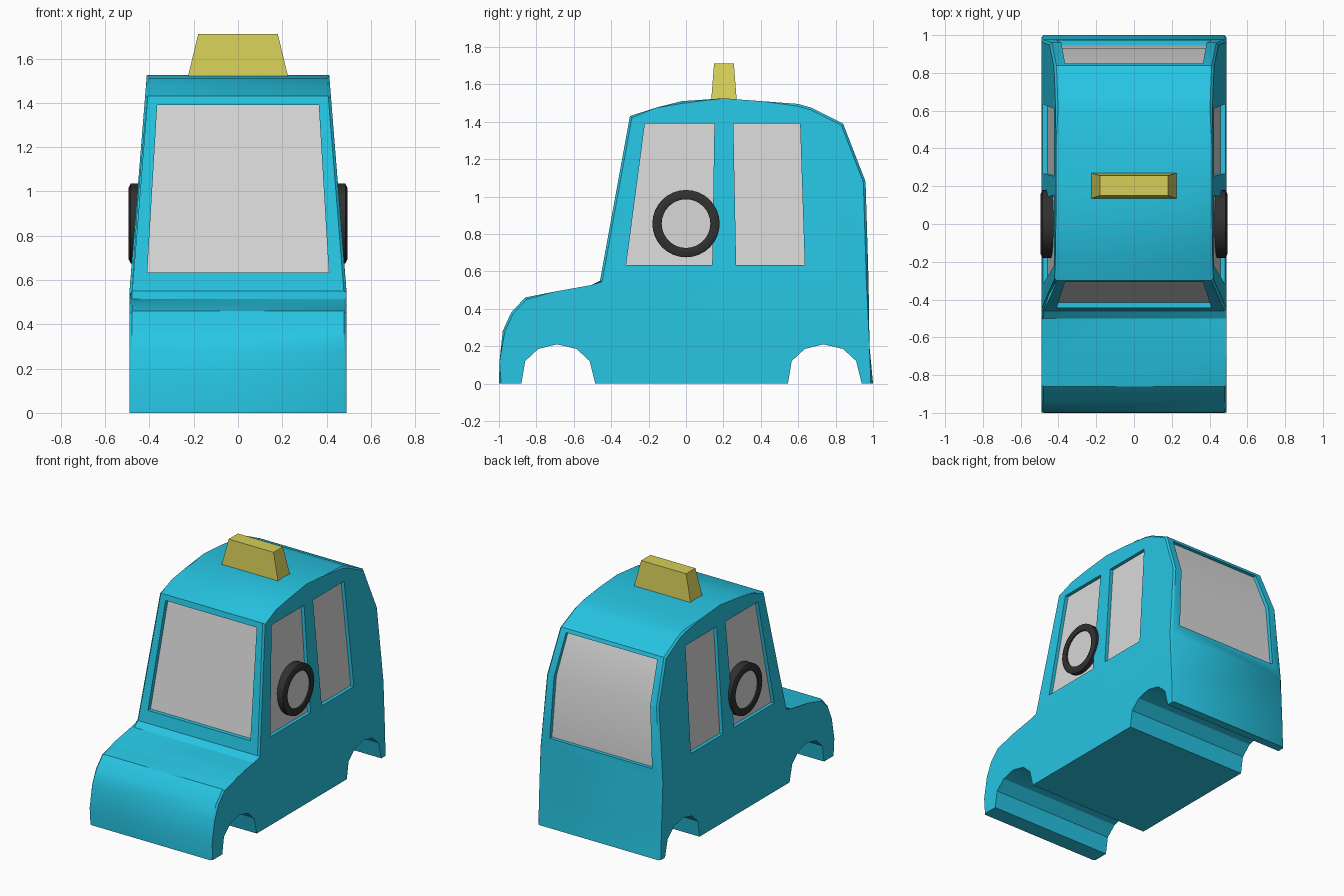
import bpy, bmesh, math
from mathutils import Vector

if "Cube" in bpy.data.objects:
    bpy.data.objects.remove(bpy.data.objects["Cube"])


def material(name, rgb):
    m = bpy.data.materials.new(name)
    m.diffuse_color = (*rgb, 1)
    m.use_nodes = True
    m.node_tree.nodes["Principled BSDF"].inputs["Base Color"].default_value = m.diffuse_color
    return m


BLUE = material("blue_paint", (0.02, 0.56, 0.77))
GLASS = material("grey_glass", (0.69, 0.69, 0.69))
YELLOW = material("yellow_sign", (0.67, 0.62, 0.10))
RUBBER = material("black_rubber", (0.03, 0.03, 0.03))


def finish(bm, name, mats, smooth=None):
    bmesh.ops.recalc_face_normals(bm, faces=bm.faces[:])
    me = bpy.data.meshes.new(name)
    bm.to_mesh(me)
    bm.free()
    for m in mats:
        me.materials.append(m)
    ob = bpy.data.objects.new(name, me)
    bpy.context.collection.objects.link(ob)
    if smooth:
        shade(ob, smooth)
    return ob


def shade(ob, angle):
    bpy.ops.object.select_all(action='DESELECT')
    ob.select_set(True)
    bpy.context.view_layer.objects.active = ob
    bpy.ops.object.shade_smooth_by_angle(angle=math.radians(angle))


WAIST = 0.55


def half_width(z):
    """Cabin narrows linearly above the waist line."""
    return 0.49 - max(0, z - WAIST) * 0.08


# Body: side profile (y, z), bonnet - roof - tail, then wheel arches
upper = [(-0.46, WAIST), (-0.30, 1.43), (-0.16, 1.475), (-0.02, 1.51), (0.2, 1.525),
         (0.4, 1.51), (0.6, 1.495), (0.67, 1.475), (0.84, 1.39), (0.96, 1.08), (0.976, WAIST)]
tail = [(0.981, 0.2), (1.0, 0)]
arch = [(0.205, 0), (0.175, 0.12), (0.105, 0.185), (0, 0.21),
        (-0.10, 0.185), (-0.17, 0.12), (-0.19, 0)]
arches = [(c + y, z) for c in (0.735, -0.69) for y, z in arch]
nose = [(-1.0, 0), (-0.997, 0.12), (-0.98, 0.28), (-0.935, 0.38), (-0.86, 0.46),
        (-0.70, 0.492), (-0.50, 0.515)]
profile = upper + tail + arches + nose
n, k = len(profile), len(upper)

bm = bmesh.new()
sides = [[bm.verts.new((s * half_width(z), y, z)) for y, z in profile] for s in (-1, 1)]
for v in sides:
    bm.faces.new(v[:k])                      # cabin side
    bm.faces.new(v[k - 1:] + [v[0]])         # lower side
L, R = sides
for i in range(n):
    j = (i + 1) % n
    bm.faces.new((L[i], L[j], R[j], R[i]))
# narrow chamfer along the outer outline, not the arches
outline = [i for i in range(n) if not k + 1 <= i < k + 2 + len(arches)]
edges = [bm.edges.get((v[i], v[(i + 1) % n])) for v in sides for i in outline]
bmesh.ops.bevel(bm, geom=edges, offset=0.012, segments=1, affect='EDGES')
body = finish(bm, "car_body", [BLUE, GLASS])

# Window recesses: one cutter whose inner faces carry the glass colour
cut = bmesh.new()


def recess(rows, out):
    """rows: pairs of glass points; out: vector to beyond the body."""
    inner = [[cut.verts.new(p) for p in r] for r in rows]
    outer = [[cut.verts.new(Vector(p) + Vector(out)) for p in r] for r in rows]
    for a in range(len(rows) - 1):
        i0, i1, o0, o1 = inner[a], inner[a + 1], outer[a], outer[a + 1]
        cut.faces.new((i0[0], i0[1], i1[1], i1[0])).material_index = 1
        cut.faces.new((o0[0], o0[1], o1[1], o1[0]))
        for c in (0, 1):
            cut.faces.new((i0[c], i1[c], o1[c], o0[c]))
    for a in (0, -1):
        cut.faces.new((inner[a][0], inner[a][1], outer[a][1], outer[a][0]))


Z0, Z1 = 0.635, 1.39
# side windows
for s in (-1, 1):
    for low, high in (((-0.32, 0.14), (-0.22, 0.152)), ((0.268, 0.635), (0.253, 0.61))):
        recess([[(s * (half_width(z) - 0.025), y, z) for y in ys]
                for ys, z in ((low, Z0), (high, Z1))], (s * 0.2, 0, 0))
# windscreen
recess([[(s * w, -0.43 + (z - WAIST) * 0.182, z) for s in (-1, 1)]
        for w, z in ((0.41, Z0), (0.365, Z1))], (0, -0.2, 0))
# rear window, bent with the tail
recess([[(s * w, y, z) for s in (-1, 1)]
        for w, y, z in ((0.41, 0.948, Z0), (0.385, 0.932, 1.08), (0.365, 0.825, 1.365))],
       (0, 0.2, 0))
cutter = finish(cut, "window_cutter", [BLUE, GLASS])
cutter.hide_render = True

mod = body.modifiers.new("windows", 'BOOLEAN')
mod.operation = 'DIFFERENCE'
mod.solver = 'EXACT'
mod.object = cutter
bpy.context.view_layer.objects.active = body
bpy.ops.object.modifier_apply(modifier=mod.name)
bpy.data.objects.remove(cutter)
shade(body, 28)

# Wheels: lathed tyre with a grey hub disc, half sunk into each side
SEG = 32
tyre = [(0.13, 0.478), (0.13, 0.488), (0.16, 0.495), (0.18, 0.485), (0.18, 0.36)]
for s, side in ((-1, "left"), (1, "right")):
    bm = bmesh.new()
    rings = [[bm.verts.new((s * x, r * math.cos(2 * math.pi * i / SEG),
                            0.855 + r * math.sin(2 * math.pi * i / SEG))) for i in range(SEG)]
             for r, x in tyre]
    for a, b in zip(rings, rings[1:]):
        for i in range(SEG):
            j = (i + 1) % SEG
            bm.faces.new((a[i], a[j], b[j], b[i]))
    bm.faces.new(rings[0]).material_index = 1
    bm.faces.new(rings[-1])
    finish(bm, side + "_wheel", [RUBBER, GLASS], 50)

# Roof sign: tapered block
bm = bmesh.new()
bmesh.ops.create_cube(bm, size=2)
for v in bm.verts:
    top = v.co.z > 0
    v.co = (v.co.x * (0.18 if top else 0.227),
            0.203 + v.co.y * (0.053 if top else 0.068), 1.71 if top else 1.515)
finish(bm, "roof_sign", [YELLOW])
